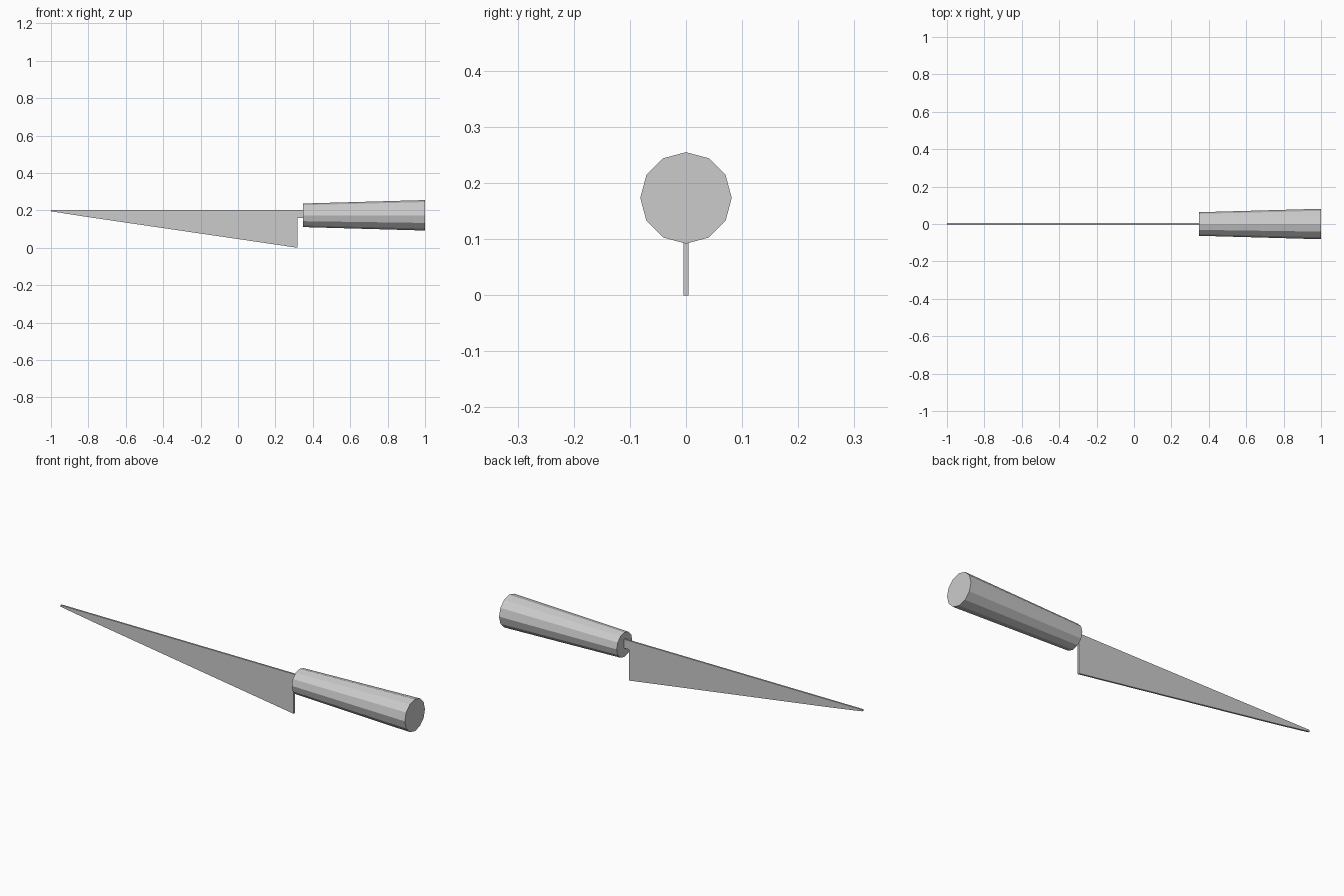
import bpy, bmesh, math

cube = bpy.data.objects.get("Cube")
if cube:
    bpy.data.objects.remove(cube, do_unlink=True)

# One plain grey for the whole knife
grey = bpy.data.materials.new("light_grey")
grey.use_nodes = True
colour = (0.6, 0.6, 0.6, 1)
grey.diffuse_color = colour
grey.node_tree.nodes["Principled BSDF"].inputs["Base Color"].default_value = colour


def add_part(name, bm):
    bmesh.ops.recalc_face_normals(bm, faces=bm.faces)
    mesh = bpy.data.meshes.new(name)
    bm.to_mesh(mesh)
    bm.free()
    mesh.materials.append(grey)
    obj = bpy.data.objects.new(name, mesh)
    bpy.context.collection.objects.link(obj)
    return obj


# Blade: thin extruded side profile with a short tang entering the handle
thickness = 0.009
profile = [(-1, 0.203), (-1, 0.195), (-0.815, 0.166), (0.318, 0),
           (0.318, 0.158), (0.36, 0.158), (0.36, 0.203)]
bm = bmesh.new()
side = bm.faces.new([bm.verts.new((x, -thickness / 2, z)) for x, z in profile])
extruded = bmesh.ops.extrude_face_region(bm, geom=[side], use_keep_orig=True)
bmesh.ops.translate(bm, vec=(0, thickness, 0),
                    verts=[v for v in extruded["geom"] if isinstance(v, bmesh.types.BMVert)])
add_part("blade", bm)

# Handle: twelve-sided, widening towards the butt, with a corner at the top
bm = bmesh.new()
bmesh.ops.create_cone(bm, cap_ends=True, segments=12,
                      radius1=0.063, radius2=0.0815, depth=0.652)
handle = add_part("handle", bm)
handle.rotation_euler = (0, math.pi / 2, 0)
handle.location = (0.674, 0, 0.1735)
